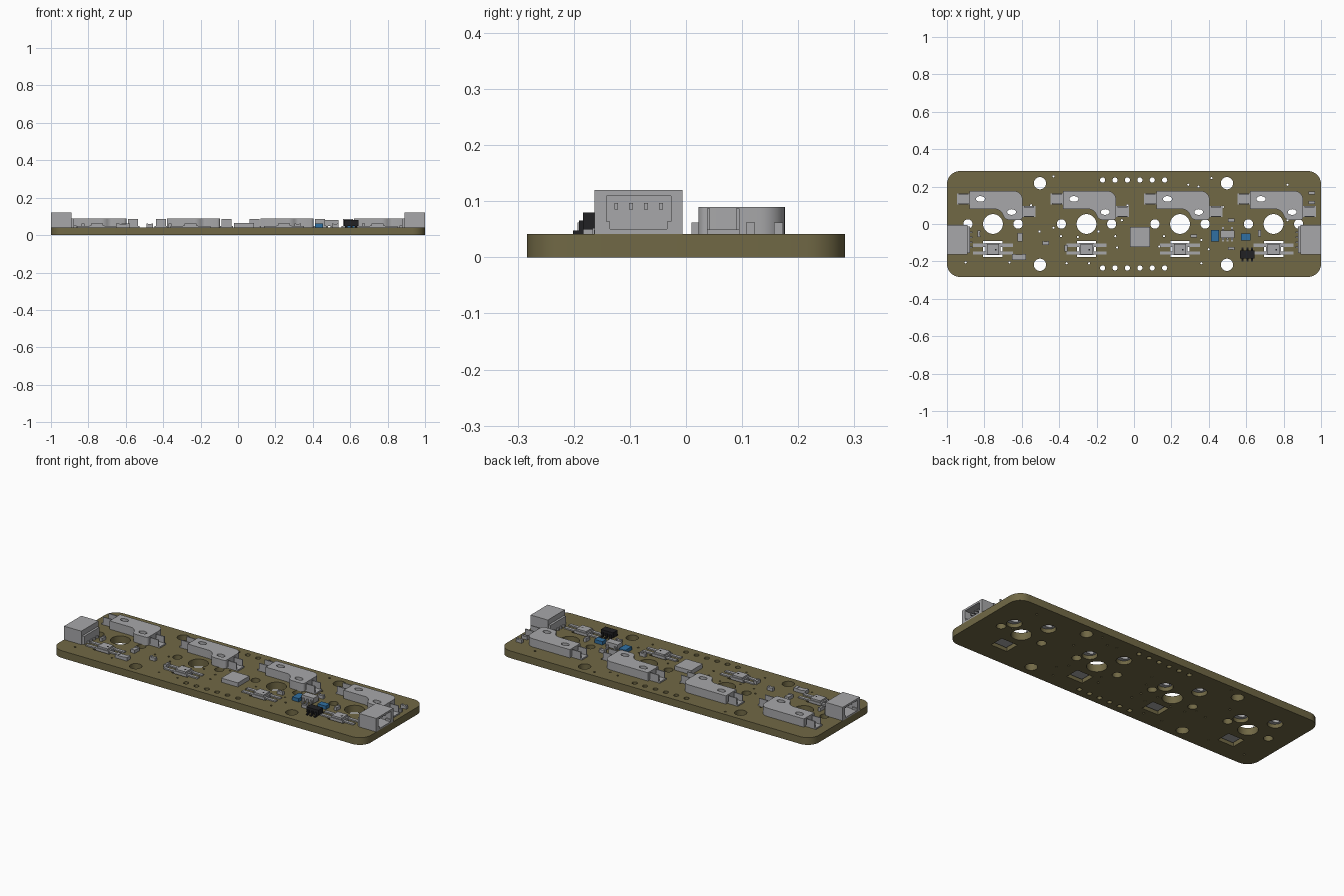
import bpy, bmesh
from math import sin, cos, pi, radians
from mathutils import Matrix, Vector

cube = bpy.data.objects.get("Cube")
if cube:
    bpy.data.objects.remove(cube, do_unlink=True)


def material(name, colour):
    mat = bpy.data.materials.new(name)
    mat.use_nodes = True
    mat.diffuse_color = (*colour, 1)
    mat.node_tree.nodes["Principled BSDF"].inputs["Base Color"].default_value = (*colour, 1)
    return mat


OLIVE = material("olive board", (0.165, 0.14, 0.06))
GREY = material("component grey", (0.39, 0.39, 0.4))
BLACK = material("black plastic", (0.015, 0.015, 0.017))
BLUE = material("blue ceramic", (0.03, 0.16, 0.36))

TOP = 0.042          # upper face of the board
SWITCHES = [-0.754, -0.254, 0.246, 0.746]
PINS = [(-0.067, 0.134), (0.1, 0.064)]    # switch pins, relative to a switch
LED_Y = -0.134


def ellipse(x, y, rx, ry=None, n=24):
    ry = ry or rx
    return [(x + rx * cos(2 * pi * i / n), y + ry * sin(2 * pi * i / n)) for i in range(n)]


def rectangle(x, y, w, d):
    return [(x + sx * w / 2, y + sy * d / 2) for sx, sy in ((-1, -1), (1, -1), (1, 1), (-1, 1))]


def arc(x, y, r, start, end, n=8):
    steps = [radians(start + (end - start) * i / n) for i in range(n + 1)]
    return [(x + r * cos(a), y + r * sin(a)) for a in steps]


def add_object(name, mesh, mat, smooth=False):
    mesh.materials.clear()
    mesh.materials.append(mat)
    ob = bpy.data.objects.new(name, mesh)
    bpy.context.collection.objects.link(ob)
    if smooth:
        bpy.ops.object.select_all(action="DESELECT")
        ob.select_set(True)
        bpy.context.view_layer.objects.active = ob
        bpy.ops.object.shade_smooth_by_angle(angle=radians(30))
    return ob


def plate(name, mat, loops, z0, z1):
    """Extrude an outline with holes between two heights."""
    curve = bpy.data.curves.new(name, "CURVE")
    curve.dimensions = "2D"
    curve.fill_mode = "BOTH"
    curve.extrude = (z1 - z0) / 2
    for loop in loops:
        spline = curve.splines.new("POLY")
        spline.points.add(len(loop) - 1)
        for point, (x, y) in zip(spline.points, loop):
            point.co = (x, y, 0, 1)
        spline.use_cyclic_u = True
    helper = bpy.data.objects.new(name, curve)
    bpy.context.collection.objects.link(helper)
    bpy.context.view_layer.update()
    depsgraph = bpy.context.evaluated_depsgraph_get()
    mesh = bpy.data.meshes.new_from_object(helper.evaluated_get(depsgraph))
    bpy.data.objects.remove(helper, do_unlink=True)
    bm = bmesh.new()
    bm.from_mesh(mesh)
    bmesh.ops.remove_doubles(bm, verts=bm.verts, dist=1e-5)
    bmesh.ops.recalc_face_normals(bm, faces=bm.faces)
    bmesh.ops.translate(bm, verts=bm.verts, vec=(0, 0, (z0 + z1) / 2))
    bm.to_mesh(mesh)
    bm.free()
    return add_object(name, mesh, mat, smooth=True)


def boxes(name, mat, items):
    """Join boxes given as x, y centre, width, depth, bottom, top."""
    bm = bmesh.new()
    for x, y, w, d, z0, z1 in items:
        place = Matrix.Translation((x, y, (z0 + z1) / 2))
        bmesh.ops.create_cube(bm, size=1, matrix=place @ Matrix.Diagonal((w, d, z1 - z0, 1)))
    mesh = bpy.data.meshes.new(name)
    bm.to_mesh(mesh)
    bm.free()
    return add_object(name, mesh, mat)


# Board outline, then every opening through it
R = 0.07
ex, ey = 1 - R, 0.283 - R
board = [arc(ex, ey, R, 0, 90) + arc(-ex, ey, R, 90, 180)
         + arc(-ex, -ey, R, 180, 270) + arc(ex, -ey, R, 270, 360)]
for x in (-0.503, 0.497):
    board += [ellipse(x, side * 0.218, 0.033) for side in (-1, 1)]
for i in range(6):
    board += [ellipse(-0.168 + i * 0.0664, side * 0.235, 0.014, n=16) for side in (-1, 1)]
for cx in SWITCHES:
    board.append(ellipse(cx, 0, 0.053, n=32))
    board += [ellipse(cx + side * 0.134, 0, 0.025) for side in (-1, 1)]
    board += [ellipse(cx + px, py, 0.04) for px, py in PINS]
    board.append(rectangle(cx, LED_Y, 0.104, 0.084))

# Tiny plated through holes
vias = [(-.43, .255), (.415, .245), (.82, .21), (.29, .21), (.345, .2), (-.39, -.065),
        (-.3, -.07), (-.43, -.02), (-.36, -.21), (-.9, -.205), (-.165, -.11), (-.09, -.125),
        (-.19, -.04), (-.065, .02), (-.035, .1), (-.55, .1), (.16, -.065), (.135, -.12),
        (.36, -.085), (.36, -.21), (.4, -.135), (.475, .09), (.82, .02), (-.505, -.04),
        (-.665, -.205), (-.24, -.21), (-.1, -.065)]
board += [ellipse(x, y, 0.006, n=8) for x, y in vias]
plate("circuit_board", OLIVE, board, 0, TOP)

# Switch sockets: moulded body, pin bosses and folded contacts
for number, cx in enumerate(SWITCHES, 1):
    shape = ([(-0.125, 0.08), (-0.125, 0.176)] + arc(0.113, 0.131, 0.045, 90, 0)
             + arc(0.143, 0.037, 0.015, 0, -90, 4) + arc(0.085, 0.052, 0.03, 270, 200, 5)
             + arc(0.01, 0.035, 0.045, 20, 90))
    outline = [(cx + x, y) for x, y in shape]
    slots = [ellipse(cx + px, py, 0.024, 0.015) for px, py in PINS]
    plate(f"socket_body_{number}", GREY, [outline] + slots, TOP, 0.09)
    for (px, py), slot in zip(PINS, slots):
        plate(f"socket_boss_{number}", GREY, [ellipse(cx + px, py, 0.037), slot], 0.02, TOP)
    parts = []
    for x, y in ((-0.158, 0.134), (0.192, 0.066)):
        parts.append((cx + x, y, 0.07, 0.058, TOP, 0.05))
        parts += [(cx + x, y + side * 0.026, 0.054, 0.006, TOP, 0.087) for side in (-1, 1)]
    boxes(f"socket_contacts_{number}", GREY, parts)

    # Light emitter set down into its cutout, carried by four leads
    parts = [(cx, LED_Y, 0.082, 0.066, 0.014, 0.052), (cx, LED_Y, 0.064, 0.056, 0.052, 0.062)]
    for sx in (-1, 1):
        parts += [(cx + sx * 0.073, LED_Y + sy * 0.021, 0.07, 0.018, TOP, 0.049) for sy in (-1, 1)]
    boxes(f"light_emitter_{number}", GREY, parts)
    boxes(f"emitter_mark_{number}", BLACK, [(cx + 0.015, LED_Y - 0.004, 0.009, 0.009, 0.062, 0.0625)])

# End connectors: hollow shells opening outward, with pins and solder leads
CY = -0.0845
for side, label in ((-1, "right"), (1, "left")):
    parts = [(0.945, CY, 0.11, 0.157, TOP, 0.051), (0.945, CY, 0.11, 0.157, 0.109, 0.12),
             (0.898, CY, 0.016, 0.157, 0.051, 0.109), (0.884, CY, 0.014, 0.14, TOP, 0.09)]
    for s in (-1, 1):
        parts.append((0.945, CY + s * 0.068, 0.11, 0.021, 0.051, 0.109))
        parts.append((0.985, CY + s * 0.055, 0.03, 0.008, 0.051, 0.064))
    boxes(f"connector_shell_{label}", GREY, [(side * p[0], *p[1:]) for p in parts])
    parts = []
    for i in range(4):
        y = CY + (i - 1.5) * 0.0265
        parts += [(side * 0.94, y, 0.07, 0.007, 0.085, 0.097),
                  (side * 0.873, y, 0.02, 0.009, TOP, 0.052)]
    boxes(f"connector_pins_{label}", GREY, parts)

# Controller chip with its thin edge pads
boxes("controller_chip", GREY, [(0.032, -0.07, 0.106, 0.106, TOP, 0.066)])


def leaded_chip(name, mat, x, y, upper):
    """Raised body with three bent legs along each long side."""
    parts = [(x, y, 0.077, 0.042, 0.05, 0.08)]
    for s in (-1, 1):
        for i in (-1, 0, 1) if s < 0 or upper == 3 else (-1, 1):
            lx = x + i * 0.025
            parts += [(lx, y + s * 0.024, 0.011, 0.008, TOP, 0.066),
                      (lx, y + s * 0.032, 0.011, 0.012, TOP, 0.048)]
    boxes(name, mat, parts)


leaded_chip("protection_chip", BLACK, 0.606, -0.163, 3)
leaded_chip("regulator_chip", GREY, 0.5, -0.055, 2)

# Blue capacitors
boxes("blue_capacitors", BLUE, [(0.433, -0.063, 0.042, 0.06, TOP, 0.062),
                                (0.598, -0.07, 0.052, 0.036, TOP, 0.062)])

# Small passives: bodies with slightly taller end caps
passives = [(.52, .02, .036, .02), (.52, -.13, .036, .016), (.32, -.065, .036, .017),
            (.672, -.05, .016, .036), (-.472, -.102, .036, .02), (-.364, -.13, .017, .036),
            (-.61, -.07, .026, .046), (-.615, -.177, .076, .032), (-.83, -.052, .016, .036),
            (.95, .165, .036, .016), (.95, .115, .036, .016)]
for number, (x, y, w, d) in enumerate(passives, 1):
    parts = [(x, y, w * 0.98, d * 0.94, TOP, 0.059)]
    for s in (-1, 1):
        if w > d:
            parts.append((x + s * w * 0.38, y, w * 0.24, d, TOP, 0.062))
        else:
            parts.append((x, y + s * d * 0.38, w, d * 0.24, TOP, 0.062))
    boxes(f"passive_{number}", GREY, parts)
